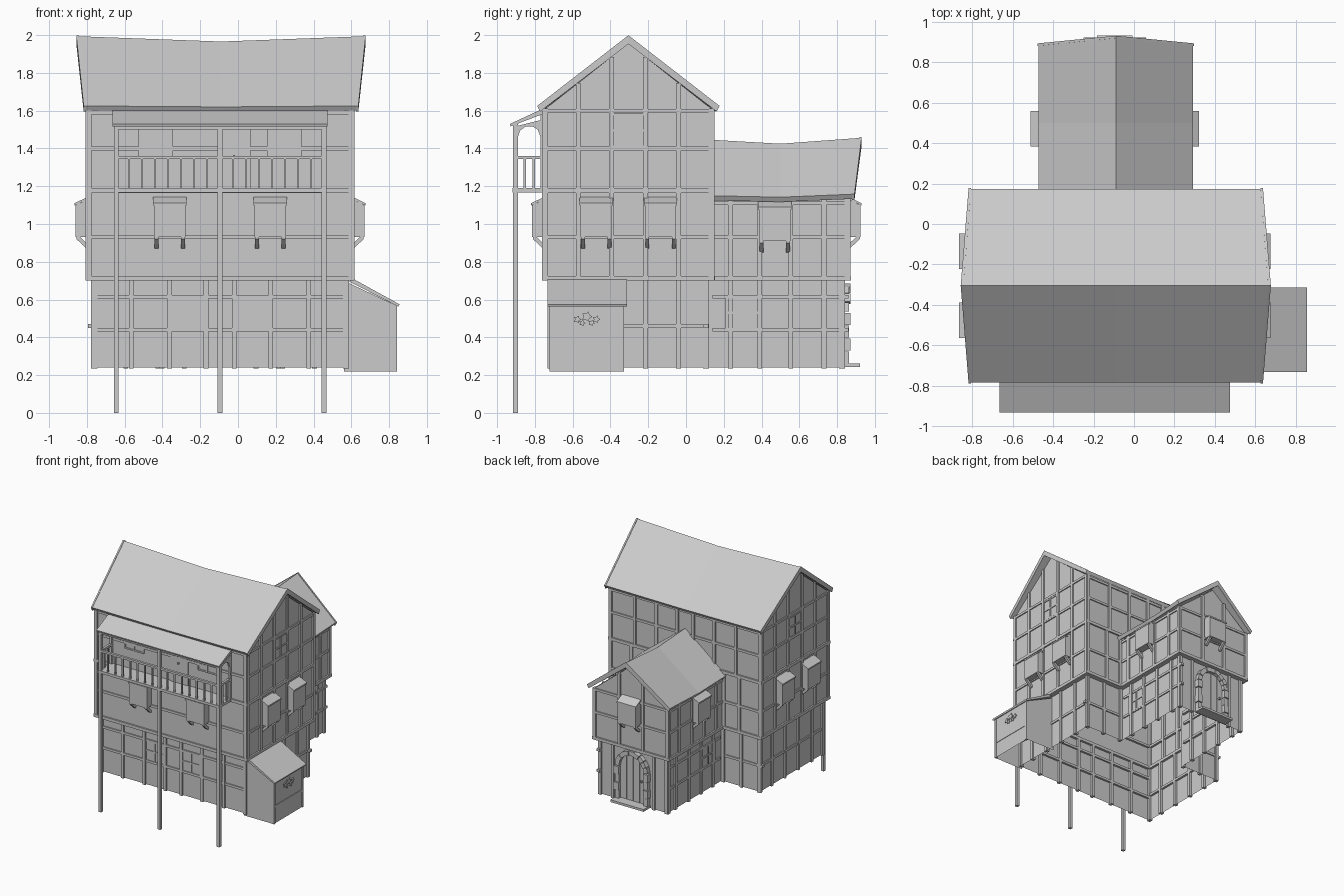
import bpy, bmesh, math
from mathutils import Matrix, Vector

if "Cube" in bpy.data.objects:
    bpy.data.objects.remove(bpy.data.objects["Cube"])

CX, CY = -0.095, -0.305      # centre of the main block
HX, HY = 0.70, 0.445         # half sizes of its upper storeys
WH, WY = 0.345, 0.86         # wing half width and back face
JET = 0.03                   # overhang of upper storeys


def frame(x, y, deg):
    """Local x runs along the facade, local y points outward."""
    return Matrix.Translation((x, y, 0)) @ Matrix.Rotation(math.radians(deg), 4, 'Z')


def prism(M, prof, u0, u1, skip=()):
    """Profile in (outward, z), extruded along the facade."""
    n = len(prof)
    vs = [M @ Vector((u, d, z)) for u in (u0, u1) for d, z in prof]
    fs = [(i, (i + 1) % n, n + (i + 1) % n, n + i) for i in range(n) if i not in skip]
    return vs, fs + [tuple(range(n)), tuple(range(n, 2 * n))]


def plate(M, poly, d0, d1):
    """Polygon in (along, z), extruded outward."""
    vs, fs = prism(Matrix(), poly, d0, d1)
    return [M @ Vector((v.y, v.x, v.z)) for v in vs], fs


def box(M, u0, u1, d0, d1, z0, z1):
    return prism(M, [(d0, z0), (d1, z0), (d1, z1), (d0, z1)], u0, u1)


def make(name, pieces):
    bm = bmesh.new()
    for vs, fs in pieces:
        bv = [bm.verts.new(v) for v in vs]
        for f in fs:
            bm.faces.new([bv[i] for i in f])
    bmesh.ops.recalc_face_normals(bm, faces=bm.faces[:])
    me = bpy.data.meshes.new(name)
    bm.to_mesh(me)
    bm.free()
    ob = bpy.data.objects.new(name, me)
    bpy.context.collection.objects.link(ob)


def shell(name, pts, z0, z1):
    n = len(pts)
    make(name, [([(x, y, z) for z in (z0, z1) for x, y in pts],
                 [(i, (i + 1) % n, n + (i + 1) % n, n + i) for i in range(n)])])


def t_outline(j):
    l, r, f, b = CX - HX + j, CX + HX - j, CY - HY + j, CY + HY - j
    wl, wr, wb = CX - WH + j, CX + WH - j, WY - j
    return [(l, f), (r, f), (r, b), (wr, b), (wr, wb), (wl, wb), (wl, b), (l, b)]


# Hollow walls, open underneath
shell("ground_walls", t_outline(JET), 0.24, 0.71)
shell("middle_walls", t_outline(0), 0.71, 1.13)
Y0, Y1 = CY - HY, CY + HY
shell("upper_walls", [(CX - HX, Y0), (CX + HX, Y0), (CX + HX, Y1), (CX - HX, Y1)], 1.13, 1.615)

FRONT, BACK = frame(CX, Y0, 180), frame(CX, Y1, 0)
LEFT, RIGHT = frame(CX - HX, CY, 90), frame(CX + HX, CY, -90)
WMID = (Y1 + WY) / 2
WLEFT, WRIGHT, WBACK = frame(CX - WH, WMID, 90), frame(CX + WH, WMID, -90), frame(CX, WY, 0)
WL = (WY - Y1) / 2


def main_top(u): return 1.955 - 0.785 * abs(u)
def wing_top(u): return 1.405 - 0.805 * abs(u)


make("gable_walls", [([M @ Vector(p) for p in ((-h, 0, f(h)), (h, 0, f(h)), (0, 0, f(0)))], [(0, 1, 2)])
                     for M, h, f in ((LEFT, HY, main_top), (RIGHT, HY, main_top), (WBACK, WH, wing_top))])


def framing(M, a, b, studs, z0, z1, rails, d=0.0, top=None):
    """Posts at each stud and rails between a and b; d shifts the plane outward."""
    w, out = 0.0125, []
    for s in studs:
        out.append(box(M, s - w, s + w, d - 0.02, d + 0.012, z0, top(s) if top else z1))
    for z in rails:
        out.append(box(M, a, b, d - 0.018, d + 0.009, z - 0.01, z + 0.01))
    return out


# Timber frame, storey by storey
ST, SG = [-0.47, -0.268, -0.075, 0.075, 0.268, 0.47], [-0.265, -0.09, 0.09, 0.265]
ground, middle, upper, bands = [], [], [], []
gx, gy, gw = HX - JET, HY - JET, WH - JET
ground += framing(FRONT, -gx, gx, ST + [-gx, gx], 0.235, 0.71, [0.44, 0.615], -JET)
middle += framing(FRONT, -HX, HX, [-HX + .006, HX - .006], 0.71, 1.18, [0.93])
upper += framing(FRONT, -HX, HX, [-HX + .006, HX - .006], 1.18, 1.61, [1.40, 1.59])
upper += framing(BACK, -HX, HX, ST + [-HX + .006, HX - .006], 1.18, 1.61, [1.40, 1.59])
bands += [box(FRONT, -HX - .012, HX + .012, -0.05, 0.013, z, z + .025) for z in (0.70, 1.165)]
bands.append(box(BACK, -HX - .012, HX + .012, -0.05, 0.013, 1.165, 1.19))
for M in (LEFT, RIGHT):
    ground += framing(M, -gy, gy, SG + [-gy + .006, gy - .006], 0.235, 0.71, [0.46], -JET)
    middle += framing(M, -HY, HY, SG + [-HY + .006, HY - .006], 0.71, 1.18, [0.93])
    upper += framing(M, -HY, HY, SG + [-HY + .006, HY - .006], 1.18, 1.6, [1.40, 1.60], 0, main_top)
    bands += [box(M, -HY - .012, HY + .012, -0.05, 0.013, z, z + .025) for z in (0.70, 1.165)]
for s, W in ((-1, WLEFT), (1, WRIGHT)):
    a, b = sorted((s * WH, s * HX))
    ground += framing(BACK, a, b, [s * .33, s * .5, s * (gx - .006)], 0.235, 0.71, [0.46], -JET)
    middle += framing(BACK, a, b, [s * .36, s * .5, s * (HX - .006)], 0.71, 1.18, [0.93])
    bands.append(box(BACK, a, b, -0.05, 0.013, 0.70, 0.725))
    st = [-s * u for u in (-0.265, -0.11, 0.055, 0.23)]
    ground += framing(W, -WL, WL - JET if s < 0 else WL, st + [-s * (WL - JET - .006)], 0.235, 0.71,
                      [0.44, 0.615], -JET)
    middle += framing(W, -WL, WL, st + [-s * (WL - .006)], 0.71, 1.13, [0.93, 1.11])
    bands.append(box(W, -WL - .012, WL + .012, -0.05, 0.013, 0.70, 0.725))
ground += framing(WBACK, -gw, gw, [-gw + .006, -.19, .19, gw - .006], 0.235, 0.71, [], -JET)
middle += framing(WBACK, -WH, WH, [-.11, .11, -WH + .006, WH - .006], 0.71, 1.13, [0.93, 1.12], 0, wing_top)
bands.append(box(WBACK, -WH - .012, WH + .012, -0.05, 0.013, 0.70, 0.725))
make("ground_timbers", ground)
make("middle_timbers", middle)
make("upper_timbers", upper)
make("floor_bands", bands)


# Sagging roofs: stations are (t at eave, t at ridge, eave z, ridge z)
def roof(M, stations, h, g=0.0):
    vs, fs = [], []
    for te, tr, ze, zr in stations:
        for t, d, z in ((te, -h - g, ze), (tr, 0, zr + g), (te, h + g, ze),
                        (te, h - .015 + g, ze - .025 - g), (tr, 0, zr - .036 - g),
                        (te, -h + .015 - g, ze - .025 - g)):
            vs.append(M @ Vector((t, d, z)))
    n = len(stations)
    for k in range(n - 1):
        fs += [(6 * k + i, 6 * k + (i + 1) % 6, 6 * k + 6 + (i + 1) % 6, 6 * k + 6 + i) for i in range(6)]
    for o in (0, 6 * (n - 1)):
        fs += [(o, o + 1, o + 4, o + 5), (o + 1, o + 2, o + 3, o + 4)]
    return vs, fs


MR, WR = frame(CX + .005, CY, 0), frame(CX + .005, 0, 90)
make("main_roof", [roof(MR, [(-.72, -.76, 1.625, 1.994), (0, 0, 1.62, 1.966), (.72, .76, 1.625, 1.994)], 0.478)])
make("wing_roof", [roof(WR, [(.13, .13, 1.15, 1.446), (.5, .5, 1.142, 1.425), (.885, .925, 1.158, 1.456)], 0.382)])
make("barge_boards", [roof(MR, [(s * .715, s * .753, 1.625, 1.994), (s * .727, s * .766, 1.625, 1.994)], 0.478, .005)
                      for s in (-1, 1)] +
     [roof(WR, [(.88, .918, 1.158, 1.456), (.892, .93, 1.158, 1.456)], 0.382, .005)])

# Bay windows with sloped caps and brackets
bays, brackets = [], []
for M, c in ((FRONT, -.266), (FRONT, .266), (LEFT, -.17), (LEFT, .17), (RIGHT, -.17), (RIGHT, .17),
             (WLEFT, -.03), (WRIGHT, .03), (WBACK, 0)):
    dz = -0.02 if M in (WLEFT, WRIGHT) else 0
    bays.append(prism(M, [(0, .93 + dz), (.064, .93 + dz), (.064, 1.1 + dz), (0, 1.13 + dz)], c - .083, c + .083))
    bays.append(prism(M, [(0, 1.13 + dz), (.07, 1.098 + dz), (.07, 1.11 + dz), (0, 1.144 + dz)], c - .088, c + .088))
    for o in (-.07, .07):
        brackets.append(prism(M, [(0, .87 + dz), (.012, .875 + dz), (.06, .92 + dz), (.06, .935 + dz),
                                  (.045, .935 + dz), (0, .892 + dz)], c + o - .01, c + o + .01))
make("bay_windows", bays)
make("bay_brackets", brackets)


# Flat windows with crossed bars
def window(M, c, z, d=0.0, h=0.086):
    out = [box(M, c - h, c + h, d - .005, d + .004, z - h, z + h)]
    for o in (-h, 0, h):
        out.append(box(M, c + o - .006, c + o + .006, d, d + .011, z - h, z + h))
        out.append(box(M, c - h, c + h, d, d + .010, z + o - .006, z + o + .006))
    return out


wins = []
for M, c, z, d in ((FRONT, -.17, .53, -JET), (FRONT, .17, .53, -JET), (FRONT, -.34, 1.44, 0), (FRONT, .34, 1.44, 0),
                   (LEFT, 0, 1.495, 0), (RIGHT, 0, 1.495, 0), (WLEFT, -.2, .53, -JET), (WRIGHT, .2, .53, -JET)):
    wins += window(M, c, z, d)
make("windows", wins)

# Balcony on tall posts
posts = [box(FRONT, u - .0125, u + .0125, .14, .165, 0, 1.53) for u in (-.55, 0, .55)]
posts += [box(FRONT, u - .01, u + .01, 0, .02, 1.19, 1.59) for u in (-.55, .55)]
make("balcony_posts", posts)
make("balcony_floor", [box(FRONT, -.562, .562, 0, .168, 1.168, 1.19)])
make("balcony_roof", [prism(FRONT, [(0, 1.585), (.178, 1.517), (.182, 1.53), (.03, 1.6), (0, 1.605)], -.57, .57)])
rails = [box(FRONT, -.55, .55, .143, .163, 1.343, 1.36), box(FRONT, -.55, .55, .142, .164, 1.5, 1.525)]
rails += [box(FRONT, k * .0688 - .006, k * .0688 + .006, .147, .159, 1.19, 1.345) for k in range(-8, 9)]
for u in (-.55, .55):
    rails.append(box(FRONT, u - .01, u + .01, 0, .15, 1.343, 1.36))
    rails += [box(FRONT, u - .006, u + .006, d, d + .012, 1.19, 1.345) for d in (.05, .098)]
    rails.append(prism(FRONT, [(.14, 1.46), (.14, 1.52), (.02, 1.55), (.02, 1.46), (.035, 1.5),
                               (.06, 1.515), (.1, 1.515), (.128, 1.495)], u - .008, u + .008))
make("balcony_railing", rails)
make("balcony_door", [box(FRONT, -.16, .0, -.005, .008, 1.19, 1.5), box(FRONT, -.08, -.068, 0, .02, 1.352, 1.364)])

# Lean-to on the right side, open underneath
SH = frame(0.56, -0.525, -90)
make("shed_walls", [prism(SH, [(0, .22), (.275, .22), (.275, .57), (0, .70)], -.195, .195, (0, 3))])
make("shed_roof", [prism(SH, [(.03, .695), (.29, .562), (.295, .575), (.04, .715)], -.212, .207)])
make("shed_timbers", [box(SH, u - .01, u + .01, .262, .281, .22, .57) for u in (-.187, .187)] +
     [box(SH, -.195, .195, .268, .279, .45 - .1, .37)])
leaves = []
for u, z, r in ((0, .51, .03), (-.05, .495, .022), (.05, .495, .022), (-.025, .475, .018), (.025, .475, .018)):
    leaves.append(plate(SH, [(u + r * k * math.cos(a), z + r * k * math.sin(a)) for a, k in
                             [(i * math.pi / 5, 1 if i % 2 else .55) for i in range(10)]], .27, .283))
make("shed_ornament", leaves)

# Arched back doorway
DO = frame(CX, WY - JET, 0)
CZ, RI, RO = 0.535, 0.115, 0.152
arc = [(RI * math.cos(i * math.pi / 12), CZ + RI * math.sin(i * math.pi / 12)) for i in range(13)]
make("door_panel", [plate(DO, arc + [(-RI, .25), (RI, .25)], -.005, .008)])
make("door_planks", [box(DO, u - .003, u + .003, 0, .012, .26, CZ + math.sqrt(RI ** 2 - u * u)) for u in (-.06, 0, .06)])
make("door_knob", [box(DO, -.09, -.075, 0, .025, .44, .455)])
stones = []
for i in range(9):
    a, b = (math.pi * (i + k) / 9 for k in (.04, .96))
    stones.append(plate(DO, [(r * math.cos(t), CZ + r * math.sin(t)) for r, t in
                             ((RI, a), (RO, a), (RO, b), (RI, b))], -.005, .034 + .006 * (i % 2)))
for s in (-1, 1):
    for k in range(4):
        u0, u1 = sorted((s * RI, s * (RO + .006 * (k % 2))))
        stones.append(box(DO, u0, u1, -.005, .034 + .006 * (k % 2), .262 + k * .068, .326 + k * .068))
make("door_arch_stones", stones)
make("door_step", [box(DO, -.155, .155, -.005, .09, .243, .262)])
